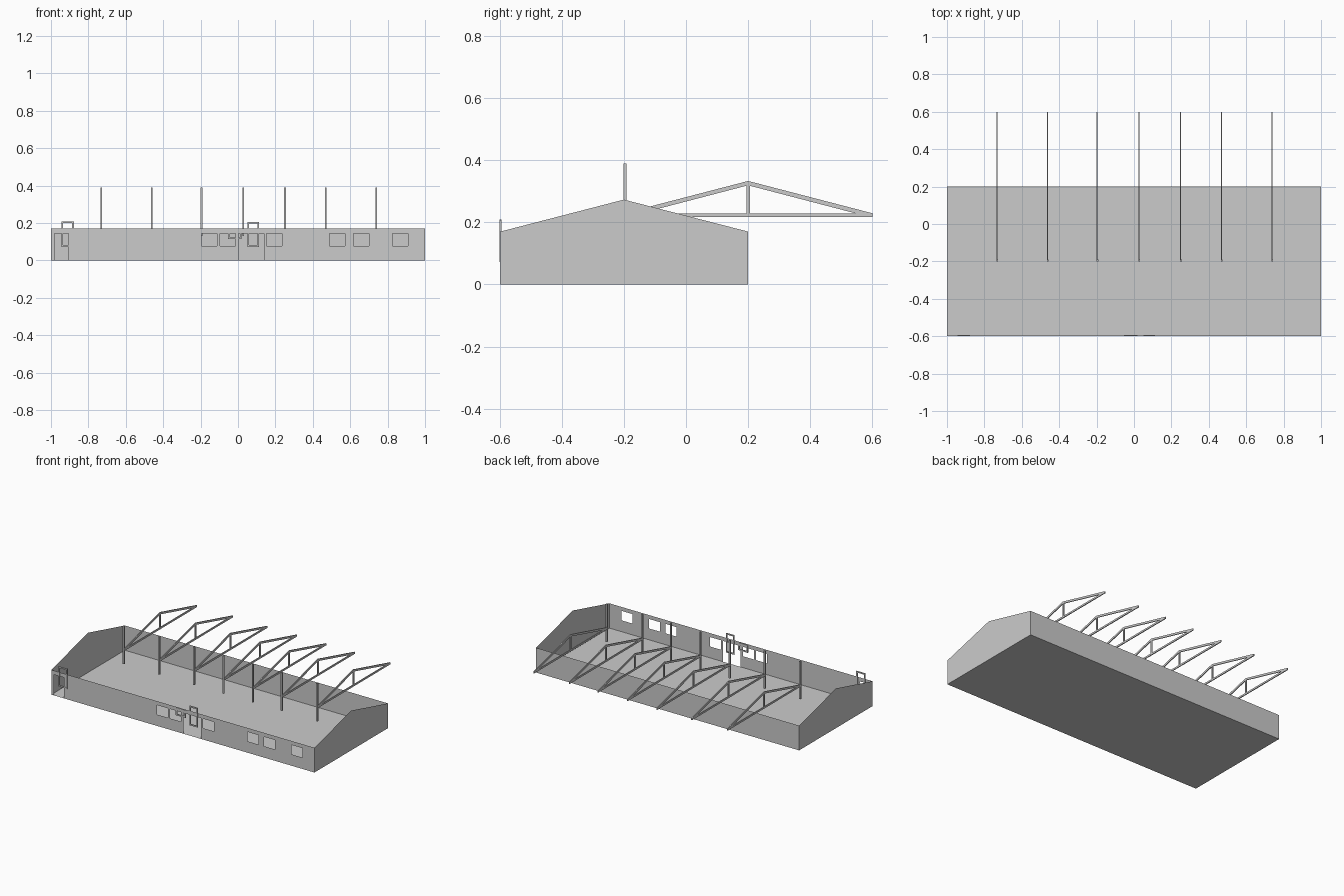
import bpy, bmesh

cube = bpy.data.objects.get("Cube")
if cube:
    bpy.data.objects.remove(cube, do_unlink=True)

grey = bpy.data.materials.new("light_grey")
grey.use_nodes = True
colour = (0.6, 0.6, 0.6, 1)
grey.diffuse_color = colour
grey.node_tree.nodes["Principled BSDF"].inputs["Base Color"].default_value = colour

FRONT, BACK, RIDGE = -0.598, 0.2, -0.2
EAVES, PEAK = 0.17, 0.273


def finish(name, bm):
    bmesh.ops.remove_doubles(bm, verts=bm.verts, dist=1e-5)
    mesh = bpy.data.meshes.new(name)
    bm.to_mesh(mesh)
    bm.free()
    mesh.materials.append(grey)
    obj = bpy.data.objects.new(name, mesh)
    bpy.context.collection.objects.link(obj)
    return obj


def sheet(name, points):
    bm = bmesh.new()
    bm.faces.new([bm.verts.new(p) for p in points])
    return finish(name, bm)


def add_prism(bm, profile, x0, x1):
    """Extrude a (y, z) outline along x."""
    face = bm.faces.new([bm.verts.new((x0, y, z)) for y, z in profile])
    ext = bmesh.ops.extrude_face_region(bm, geom=[face], use_keep_orig=True)
    moved = [v for v in ext["geom"] if isinstance(v, bmesh.types.BMVert)]
    bmesh.ops.translate(bm, verts=moved, vec=(x1 - x0, 0, 0))
    bmesh.ops.recalc_face_normals(bm, faces=bm.faces)


def add_box(bm, x0, x1, y0, y1, z0, z1):
    add_prism(bm, [(y0, z0), (y1, z0), (y1, z1), (y0, z1)], x0, x1)


# Floor, back wall and gable ends: thin sheets, open at the top
sheet("floor", [(-1, FRONT, 0), (1, FRONT, 0), (1, BACK, 0), (-1, BACK, 0)])
sheet("back_wall", [(1, BACK, 0), (-1, BACK, 0), (-1, BACK, EAVES), (1, BACK, EAVES)])
gable = [(FRONT, 0), (BACK, 0), (BACK, EAVES), (RIDGE, PEAK), (FRONT, EAVES)]
sheet("left_gable_wall", [(1, y, z) for y, z in gable])
sheet("right_gable_wall", [(-1, y, z) for y, z in reversed(gable)])

# Front wall: a grid of cells that leaves out doors and windows
SILL, HEAD = 0.078, 0.143
openings = [(-0.98, -0.905, 0), (0.003, 0.138, 0)]
for left in (-0.195, -0.097, 0.152, 0.49, 0.618, 0.826):
    openings.append((left, left + 0.083, SILL))
xs = sorted({-1, 1} | {x for o in openings for x in o[:2]})
zs = [0, SILL, HEAD, EAVES]
bm = bmesh.new()
for xa, xb in zip(xs, xs[1:]):
    for za, zb in zip(zs, zs[1:]):
        xm, zm = (xa + xb) / 2, (za + zb) / 2
        if any(a < xm < b and sill < zm < HEAD for a, b, sill in openings):
            continue
        bm.faces.new([bm.verts.new(p) for p in (
            (xa, FRONT, za), (xb, FRONT, za), (xb, FRONT, zb), (xa, FRONT, zb))])
finish("front_wall", bm)


# Loose rectangular frames set on the front wall
def frame(name, x0, x1, z0, z1, bar=0.009):
    bm = bmesh.new()
    y0, y1 = -0.6, -0.594
    add_box(bm, x0, x0 + bar, y0, y1, z0, z1)
    add_box(bm, x1 - bar, x1, y0, y1, z0, z1)
    add_box(bm, x0 + bar, x1 - bar, y0, y1, z0, z0 + bar)
    add_box(bm, x0 + bar, x1 - bar, y0, y1, z1 - bar, z1)
    finish(name, bm)


frame("right_door_frame", -0.945, -0.878, 0.072, 0.209)
frame("centre_door_frame", 0.05, 0.113, 0.072, 0.205)
frame("small_window_frame", -0.053, 0.02, 0.113, 0.165)

# Roof trusses, each with a post at its inner end
LOW, CHORD, APEX, MID, HALF = 0.217, 0.229, 0.333, 0.2, 0.4
THICK = 0.006
for i, x in enumerate((-0.733, -0.463, -0.198, 0.026, 0.249, 0.467, 0.737)):
    xa, xb = x - THICK / 2, x + THICK / 2
    bm = bmesh.new()
    add_box(bm, xa, xb, MID - HALF, MID + HALF, LOW, CHORD)
    add_box(bm, xa, xb, MID - 0.006, MID + 0.006, CHORD, APEX - 0.013)
    for side in (-1, 1):
        add_prism(bm, [(MID + side * HALF, CHORD), (MID, APEX),
                       (MID, APEX - 0.014), (MID + side * (HALF - 0.055), CHORD)], xa, xb)
    finish(f"roof_truss_{i + 1}", bm)
    bm = bmesh.new()
    add_box(bm, xa, xa + 0.01, RIDGE - 0.001, RIDGE + 0.009, 0.13, 0.39)
    finish(f"truss_post_{i + 1}", bm)
